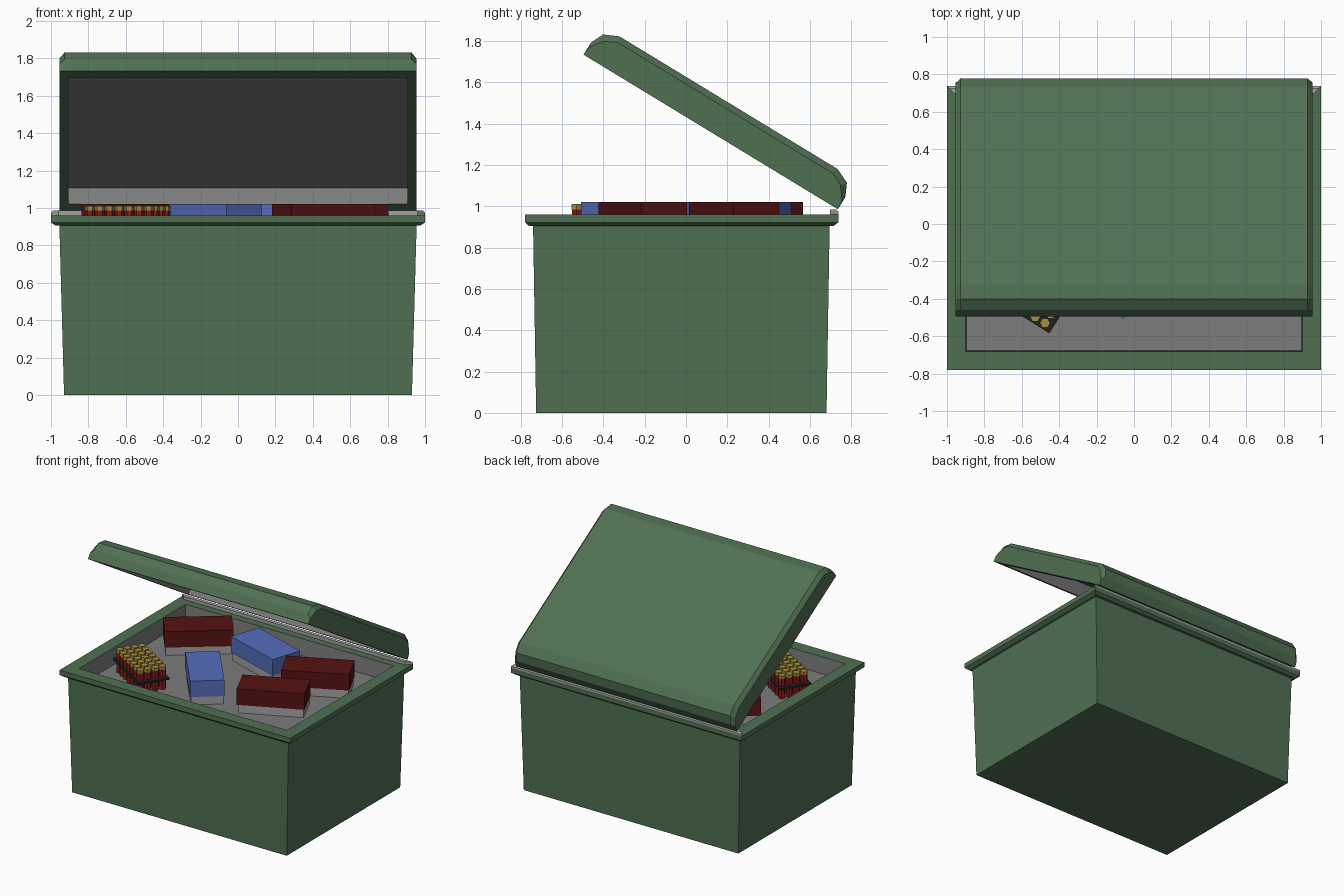
import bpy, bmesh, math
from mathutils import Matrix, Vector

if "Cube" in bpy.data.objects:
    bpy.data.objects.remove(bpy.data.objects["Cube"])


def material(name, rgb):
    m = bpy.data.materials.new(name)
    m.diffuse_color = (*rgb, 1)
    m.use_nodes = True
    m.node_tree.nodes["Principled BSDF"].inputs["Base Color"].default_value = m.diffuse_color
    return m


GREEN = material("green paint", (0.08, 0.16, 0.085))
GREY = material("liner grey", (0.2, 0.2, 0.2))
CARD = material("card", (0.36, 0.36, 0.36))
RED = material("dark red", (0.09, 0.006, 0.006))
BLUE = material("blue", (0.09, 0.15, 0.5))
SHELL = material("shell red", (0.25, 0.01, 0.01))
BRASS = material("brass", (0.38, 0.27, 0.05))
BLACK = material("black", (0.015, 0.015, 0.015))


def finish(name, bm, *mats):
    bmesh.ops.recalc_face_normals(bm, faces=bm.faces)
    me = bpy.data.meshes.new(name)
    bm.to_mesh(me)
    bm.free()
    for m in mats:
        me.materials.append(m)
    ob = bpy.data.objects.new(name, me)
    bpy.context.collection.objects.link(ob)
    return ob


def loft(bm, rings):
    """Join closed rings of points in order; return the two end caps."""
    vs = [[bm.verts.new(p) for p in r] for r in rings]
    n = len(vs[0])
    for a, b in zip(vs, vs[1:]):
        for i in range(n):
            bm.faces.new((a[i], a[(i + 1) % n], b[(i + 1) % n], b[i]))
    return bm.faces.new(vs[0]), bm.faces.new(vs[-1])


def rect(x, y0, y1, z):
    return [(-x, y0, z), (x, y0, z), (x, y1, z), (-x, y1, z)]


def sink(bm, face, margin, depth_vec, taper):
    """Inset a face and push it in, giving the hollow material slot 1."""
    bmesh.ops.recalc_face_normals(bm, faces=bm.faces)
    bmesh.ops.inset_region(bm, faces=[face], thickness=margin)
    old = set(bm.faces)
    bmesh.ops.inset_region(bm, faces=[face], thickness=taper)
    bmesh.ops.translate(bm, verts=face.verts, vec=depth_vec)
    for f in [face] + [f for f in bm.faces if f not in old]:
        f.material_index = 1


def prism(name, size, loc, rot, mat):
    bm = bmesh.new()
    bmesh.ops.create_cube(bm, size=1)
    bmesh.ops.scale(bm, vec=size, verts=bm.verts)
    ob = finish(name, bm, mat)
    ob.location = loc
    ob.rotation_euler.z = math.radians(rot)
    return ob


# Crate body with flared rim and recessed interior
FLOOR = 0.83
bm = bmesh.new()
_, top = loft(bm, [rect(0.93, -0.725, 0.68, 0), rect(0.955, -0.74, 0.695, 0.905),
                   rect(0.975, -0.76, 0.715, 0.905), rect(1.0, -0.78, 0.737, 0.922),
                   rect(1.0, -0.78, 0.737, 0.96)])
sink(bm, top, 0.14, (0, 0, FLOOR - 0.96), 0.006)
finish("crate_body", bm, GREEN, GREY)

# Hinge strip along the back, with mitred ends
bm = bmesh.new()
loft(bm, [[(-0.96, 0.697, z), (0.96, 0.697, z), (1 - c, 0.737 - c, z), (c - 1, 0.737 - c, z)]
          for z, c in ((0.96, 0), (0.975, 0), (0.985, 0.012))])
finish("hinge_strip", bm, CARD)

# Lid: rounded profile in (length, height), narrowed at both ends
L = 1.44
outer = [(L, 0), (L, 0.07), (1.41, 0.133), (1.337, 0.166)]
inner = [(L, 0), (L - 0.004, 0.045), (1.39, 0.106), (1.33, 0.136)]


def lid_ring(x, half):
    pts = half + [(L - u, v) for u, v in reversed(half)]
    return [(x, -u, v) for u, v in pts]


bm = bmesh.new()
loft(bm, [lid_ring(-0.955, inner), lid_ring(-0.928, outer),
          lid_ring(0.928, outer), lid_ring(0.955, inner)])
# flat underside is dissolved to one face, then hollowed
bm.normal_update()
under = [f for f in bm.faces if all(abs(v.co.z) < 1e-5 for v in f.verts)]
face = bmesh.ops.dissolve_faces(bm, faces=under, use_verts=True)["region"][0]
sink(bm, face, 0.07, (0, 0, 0.1), 0.001)
lid = finish("lid", bm, GREEN, GREY)
lid.location = (0, 0.735, 0.985)
lid.rotation_euler.x = math.radians(-31.3)

# Cartridge boxes: coloured sleeve over a pale card base
boxes = [("red_box_a", RED, -0.567, 0.318, 38), ("red_box_b", RED, 0.53, 0.233, 26),
         ("red_box_c", RED, 0.455, -0.21, 25), ("blue_box_a", BLUE, -0.12, -0.24, -51),
         ("blue_box_b", BLUE, 0.017, 0.318, -18)]
for name, mat, x, y, rot in boxes:
    prism(name + "_base", (0.475, 0.23, 0.1), (x, y, FLOOR + 0.05), rot, CARD)
    prism(name + "_sleeve", (0.49, 0.245, 0.125), (x, y, 1.02 - 0.0625), rot, mat)

# Shell holder tray
TX, TY, TR = -0.588, -0.358, -32
prism("shell_tray", (0.47, 0.24, 0.014), (TX, TY, 0.92), TR, BLACK)

# Grid of six-sided shells with brass heads
place = Matrix.Translation((TX, TY, 0)) @ Matrix.Rotation(math.radians(TR), 4, 'Z')
for name, r, z0, z1, mat in (("shell_cases", 0.025, FLOOR, 0.985, SHELL),
                             ("shell_heads", 0.028, 0.985, 1.01, BRASS)):
    bm = bmesh.new()
    for i in range(7):
        for j in range(4):
            p = Vector(((i - 3) * 0.062, (j - 1.5) * 0.057, (z0 + z1) / 2))
            bmesh.ops.create_cone(bm, cap_ends=True, segments=6, radius1=r, radius2=r,
                                  depth=z1 - z0, matrix=place @ Matrix.Translation(p))
    finish(name, bm, mat)
